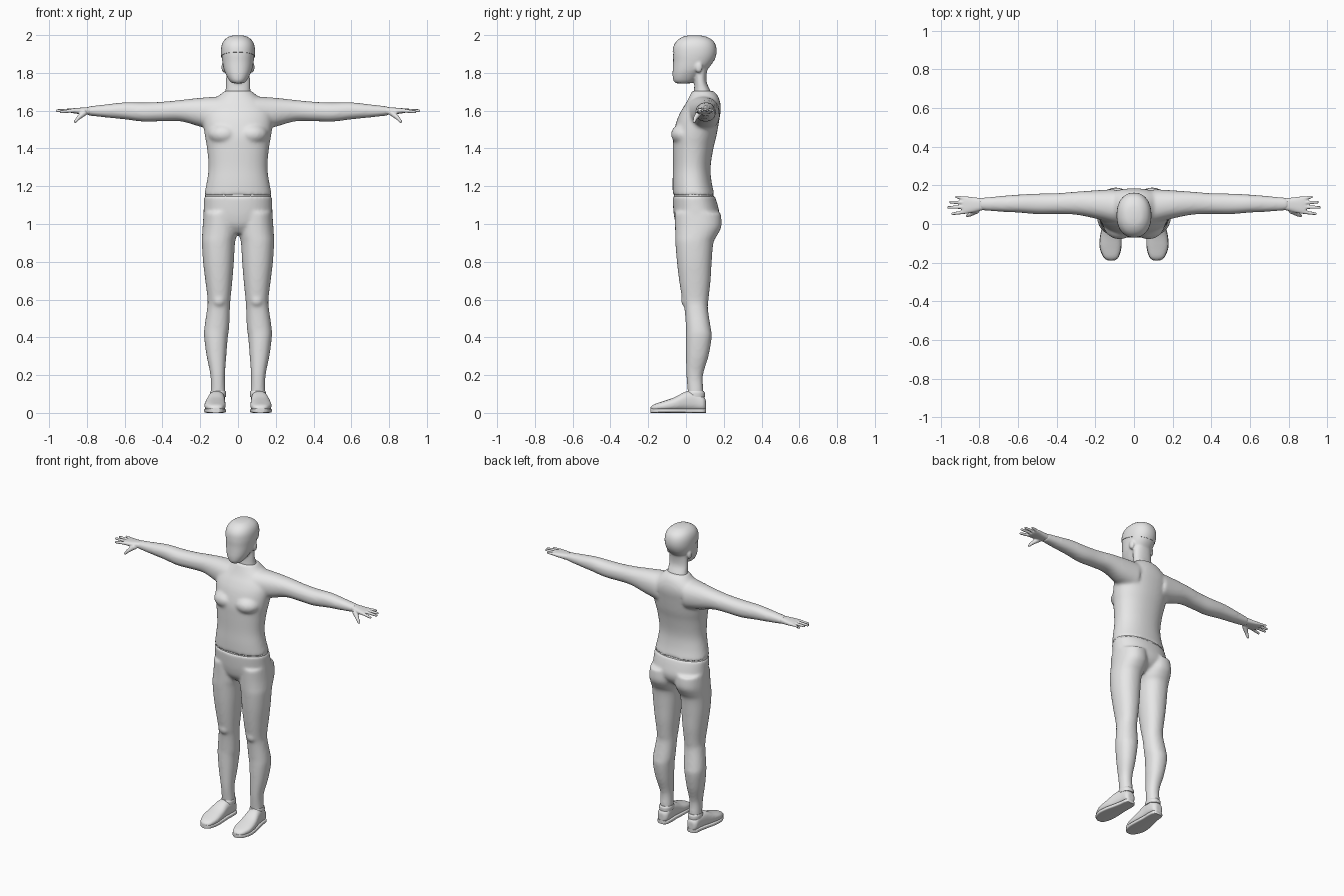
import bpy
import bmesh
import math
from mathutils import Vector, Matrix

cube = bpy.data.objects.get("Cube")
if cube:
    bpy.data.objects.remove(cube, do_unlink=True)

grey = bpy.data.materials.new("plain_grey")
grey.use_nodes = True
grey.diffuse_color = (0.8, 0.8, 0.8, 1)
grey.node_tree.nodes["Principled BSDF"].inputs["Base Color"].default_value = (0.8, 0.8, 0.8, 1)

AXES = {"z": (2, 0, 1), "x": (0, 1, 2), "y": (1, 0, 2)}


def spline(a, b, c, d, t):
    return b + 0.5 * t * (c - a + t * (2 * a - 5 * b + 4 * c - d + t * (3 * (b - c) + d - a)))


def loft(bm, axis, sections, power=2.2, side=1, steps=4, sides=40):
    """Skin rounded sections (position, u0, u1, v0, v1) along an axis."""
    rows = []
    last = len(sections) - 1
    for i in range(last):
        quad = [sections[max(0, min(last, i + k))] for k in (-1, 0, 1, 2)]
        for s in range(steps):
            rows.append([spline(*p, s / steps) for p in zip(*quad)])
    rows.append(sections[-1])
    w, u, v = AXES[axis]
    rings = []
    for pos, u0, u1, v0, v1 in rows:
        ring = []
        for k in range(sides):
            a = math.tau * k / sides
            c, s = math.cos(a), math.sin(a)
            co = [0, 0, 0]
            co[w] = pos
            co[u] = (u0 + u1) / 2 + (u1 - u0) / 2 * math.copysign(abs(c) ** (2 / power), c)
            co[v] = (v0 + v1) / 2 + (v1 - v0) / 2 * math.copysign(abs(s) ** (2 / power), s)
            co[0] *= side
            ring.append(bm.verts.new(co))
        rings.append(ring)
    faces = [bm.faces.new(rings[0]), bm.faces.new(rings[-1])]
    for r, q in zip(rings, rings[1:]):
        for k in range(sides):
            n = (k + 1) % sides
            faces.append(bm.faces.new((r[k], r[n], q[n], q[k])))
    bmesh.ops.recalc_face_normals(bm, faces=faces)


def trunk(sections):
    """Symmetric sections (z, half width, front, back)."""
    return [(z, -h, h, f, b) for z, h, f, b in sections]


def blob(bm, centre, size):
    m = Matrix.Translation(centre) @ Matrix.Diagonal((*size, 1))
    bmesh.ops.create_uvsphere(bm, u_segments=24, v_segments=16, radius=1, matrix=m)


def digit(bm, start, end, r0, r1, side):
    a, b = [Vector((p[0] * side, p[1], p[2])) for p in (start, end)]
    d = b - a
    m = Matrix.Translation((a + b) / 2) @ d.to_track_quat("Z", "Y").to_matrix().to_4x4()
    bmesh.ops.create_cone(bm, cap_ends=True, segments=16, radius1=r0, radius2=r1, depth=d.length, matrix=m)
    blob(bm, b, (r1, r1, r1))


def finish(name, bm, voxel=0, relax=0):
    mesh = bpy.data.meshes.new(name)
    bm.to_mesh(mesh)
    bm.free()
    mesh.materials.append(grey)
    ob = bpy.data.objects.new(name, mesh)
    bpy.context.collection.objects.link(ob)
    bpy.ops.object.select_all(action="DESELECT")
    ob.select_set(True)
    bpy.context.view_layer.objects.active = ob
    bpy.ops.object.shade_smooth_by_angle(angle=math.radians(45))
    if voxel:
        mod = ob.modifiers.new("blend", "REMESH")
        mod.mode = "VOXEL"
        mod.voxel_size = voxel
        mod.use_smooth_shade = True
        mod = ob.modifiers.new("relax", "SMOOTH")
        mod.factor = 0.5
        mod.iterations = relax
    return ob


# Shirt: torso, chest muscles and sleeves blended together
bm = bmesh.new()
loft(bm, "z", trunk([
    (1.152, .18, -.07, .152), (1.22, .166, -.071, .136), (1.3, .156, -.069, .13),
    (1.4, .164, -.07, .145), (1.47, .176, -.068, .162), (1.55, .185, -.048, .176),
    (1.6, .18, -.025, .184), (1.64, .15, 0, .182), (1.68, .1, .02, .168), (1.705, .072, .032, .145)]))
sleeve = [
    (.1, 0, .18, 1.49, 1.675), (.2, .028, .174, 1.515, 1.668), (.3, .048, .167, 1.543, 1.657),
    (.4, .052, .159, 1.544, 1.647), (.5, .051, .157, 1.542, 1.643), (.6, .059, .152, 1.554, 1.644),
    (.7, .064, .144, 1.564, 1.633), (.8, .072, .134, 1.575, 1.622)]
for side in (1, -1):
    blob(bm, (side * .075, 0, 1.475), (.085, .08, .06))
    loft(bm, "x", sleeve, side=side)
finish("shirt", bm, .009, 8)

# Hidden core that closes the waist seam
bm = bmesh.new()
loft(bm, "z", trunk([(1.1, .172, -.06, .15), (1.152, .174, -.064, .146), (1.2, .16, -.062, .13)]))
finish("waist_core", bm)

# Trousers: hips and two legs
bm = bmesh.new()
loft(bm, "z", trunk([
    (1.15, .18, -.071, .152), (1.1, .181, -.069, .168), (1.04, .18, -.063, .178),
    (.99, .15, -.05, .155), (.95, .08, -.02, .1)]))
leg = [
    (1.06, .004, .182, -.06, .184), (.99, .002, .187, -.058, .188), (.94, .006, .19, -.057, .165),
    (.9, .016, .191, -.056, .145), (.8, .022, .185, -.048, .136), (.7, .03, .173, -.036, .13),
    (.6, .04, .161, -.02, .119), (.55, .043, .164, -.008, .116), (.45, .047, .178, 0, .131),
    (.4, .054, .179, 0, .136), (.3, .062, .166, 0, .119), (.2, .069, .146, .002, .09),
    (.12, .067, .144, .009, .092), (.07, .067, .144, .009, .092)]
for side in (1, -1):
    loft(bm, "z", leg, side=side)
    blob(bm, (side * .1, .005, .595), (.035, .032, .035))
finish("trousers", bm, .009, 6)

# Head and neck, with ears
skull = [
    (1.745, .03, -.055, .03), (1.76, .046, -.067, .05), (1.79, .063, -.071, .08),
    (1.82, .075, -.07, .115), (1.86, .083, -.068, .145), (1.9, .087, -.068, .158),
    (1.94, .084, -.062, .155), (1.97, .07, -.042, .137), (1.99, .043, -.008, .1), (1.996, .012, .03, .06)]
bm = bmesh.new()
loft(bm, "z", trunk(skull))
loft(bm, "z", trunk([
    (1.62, .08, .035, .165), (1.7, .067, .042, .132), (1.75, .064, .044, .11),
    (1.8, .062, .04, .11), (1.84, .06, .03, .12)]))
for side in (1, -1):
    blob(bm, (side * .074, .068, 1.83), (.014, .02, .03))
finish("head", bm, .006, 6)

# Close cap: the upper skull swollen slightly and cut on a tilted plane
bm = bmesh.new()
grow = .003
loft(bm, "z", trunk([(z + grow, h + grow, f - grow, b + grow) for z, h, f, b in skull]))
bmesh.ops.bisect_plane(bm, geom=bm.verts[:] + bm.edges[:] + bm.faces[:], plane_co=(0, -.07, 1.91),
                       plane_no=(0, .22, 1), clear_inner=True)
bmesh.ops.holes_fill(bm, edges=[e for e in bm.edges if e.is_boundary])
finish("cap", bm)

# Hands and shoes for each side
palm = [
    (.775, .074, .132, 1.578, 1.62), (.83, .06, .138, 1.581, 1.616),
    (.87, .053, .143, 1.586, 1.613), (.89, .056, .141, 1.59, 1.61)]
fingers = [((.87, .063, 1.6), (.938, .053, 1.594)), ((.87, .088, 1.602), (.959, .086, 1.6)),
           ((.87, .11, 1.602), (.95, .113, 1.602)), ((.865, .13, 1.6), (.918, .14, 1.602))]
upper = [
    (-.188, .1, .135, .012, .03), (-.17, .08, .158, .01, .045), (-.12, .066, .177, .01, .062),
    (-.06, .066, .174, .01, .083), (0, .069, .16, .01, .113), (.05, .068, .15, .01, .112),
    (.09, .072, .145, .01, .09), (.105, .09, .13, .015, .07)]
for label, side in (("left", 1), ("right", -1)):
    bm = bmesh.new()
    loft(bm, "x", palm, power=2.6, side=side)
    for start, end in fingers:
        digit(bm, start, end, .0105, .0075, side)
    digit(bm, (.81, .072, 1.592), (.845, .05, 1.562), .017, .011, side)
    digit(bm, (.845, .05, 1.562), (.862, .043, 1.542), .011, .008, side)
    finish(label + "_hand", bm, .0045, 3)

    bm = bmesh.new()
    loft(bm, "y", upper, power=2.5, side=side)
    finish(label + "_shoe", bm, .006, 4)

    bm = bmesh.new()
    loft(bm, "y", [(y, a - .001, b + .001, 0, .024) for y, a, b, c, d in upper], power=5, side=side)
    finish(label + "_sole", bm)

    bm = bmesh.new()
    loft(bm, "z", [(.085, .064, .147, .002, .1), (.105, .063, .148, .003, .1),
                   (.115, .066, .145, .008, .094)], side=side)
    finish(label + "_shoe_collar", bm)
